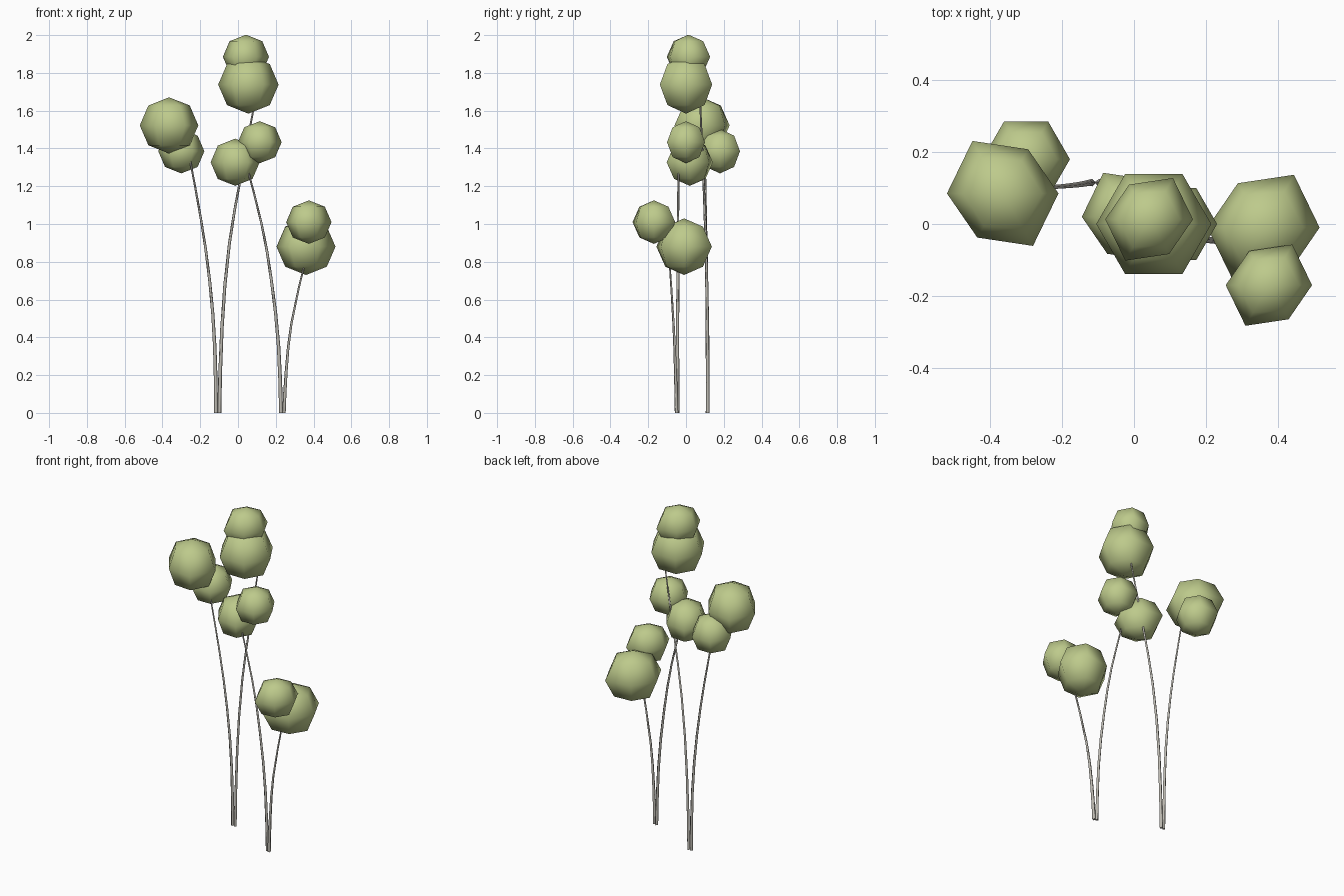
import bpy, bmesh
from math import radians
from mathutils import Matrix

if "Cube" in bpy.data.objects:
    bpy.data.objects.remove(bpy.data.objects["Cube"])


def material(name, rgb):
    mat = bpy.data.materials.new(name)
    mat.use_nodes = True
    mat.diffuse_color = (*rgb, 1)
    mat.node_tree.nodes["Principled BSDF"].inputs["Base Color"].default_value = (*rgb, 1)
    return mat


leaf_green = material("leaf_green", (0.51, 0.59, 0.26))
bark_grey = material("bark_grey", (0.52, 0.5, 0.45))


def leaf_ball(name, centre, radius, skew):
    """Six-sided smooth ball, slightly skewed so that it looks natural."""
    bm = bmesh.new()
    bmesh.ops.create_uvsphere(bm, u_segments=6, v_segments=4, radius=radius,
                              matrix=Matrix.Rotation(radians(30), 4, "Z"))
    for v in bm.verts:
        stretch = 1 + skew * v.co.x * v.co.y / radius ** 2
        v.co.x *= stretch
        v.co.y *= stretch
        v.co.z *= 0.96
    for f in bm.faces:
        f.smooth = True
    mesh = bpy.data.meshes.new(name)
    bm.to_mesh(mesh)
    bm.free()
    mesh.materials.append(leaf_green)
    obj = bpy.data.objects.new(name, mesh)
    obj.location = centre
    bpy.context.collection.objects.link(obj)


def stem(name, points):
    """Thin tapering tube through a few points."""
    curve = bpy.data.curves.new(name, "CURVE")
    curve.dimensions = "3D"
    curve.bevel_depth = 0.0105
    curve.bevel_resolution = 0
    curve.resolution_u = 2
    curve.use_fill_caps = True
    spline = curve.splines.new("BEZIER")
    spline.bezier_points.add(len(points) - 1)
    for i, (bp, co) in enumerate(zip(spline.bezier_points, points)):
        bp.co = co
        bp.handle_left_type = bp.handle_right_type = "AUTO"
        bp.radius = 1 - 0.55 * i / (len(points) - 1)
    curve.materials.append(bark_grey)
    obj = bpy.data.objects.new(name, curve)
    bpy.context.collection.objects.link(obj)
    bpy.ops.object.select_all(action="DESELECT")
    obj.select_set(True)
    bpy.context.view_layer.objects.active = obj
    bpy.ops.object.convert(target="MESH")
    bpy.ops.object.shade_smooth()


# Foliage, two balls at the end of each stem
leaf_ball("right_foliage_large", (-0.365, 0.085, 1.522), 0.155, -0.2)
leaf_ball("right_foliage_small", (-0.30, 0.18, 1.385), 0.122, 0)
leaf_ball("top_foliage_small", (0.042, 0.013, 1.885), 0.122, 0.2)
leaf_ball("top_foliage_large", (0.055, 0.0, 1.738), 0.16, 0)
leaf_ball("middle_foliage_large", (-0.015, 0.02, 1.327), 0.13, -0.2)
leaf_ball("middle_foliage_small", (0.115, 0.0, 1.433), 0.116, 0)
leaf_ball("left_foliage_large", (0.36, -0.01, 0.88), 0.156, 0.2)
leaf_ball("left_foliage_small", (0.375, -0.17, 1.01), 0.12, 0.2)

# Stems, in two pairs
stem("right_stem", [(-0.116, 0.115, 0), (-0.123, 0.115, 0.35), (-0.15, 0.11, 0.7),
                    (-0.197, 0.105, 1.03), (-0.26, 0.1, 1.37)])
stem("top_stem", [(-0.099, 0.115, 0), (-0.085, 0.113, 0.45), (-0.045, 0.105, 0.9),
                  (0.015, 0.092, 1.25), (0.088, 0.075, 1.64)])
stem("middle_stem", [(0.228, -0.045, 0), (0.215, -0.045, 0.35), (0.177, -0.043, 0.7),
                     (0.125, -0.042, 1.0), (0.045, -0.04, 1.31)])
stem("left_stem", [(0.243, -0.05, 0), (0.255, -0.056, 0.22), (0.282, -0.066, 0.47),
                   (0.365, -0.09, 0.84)])
